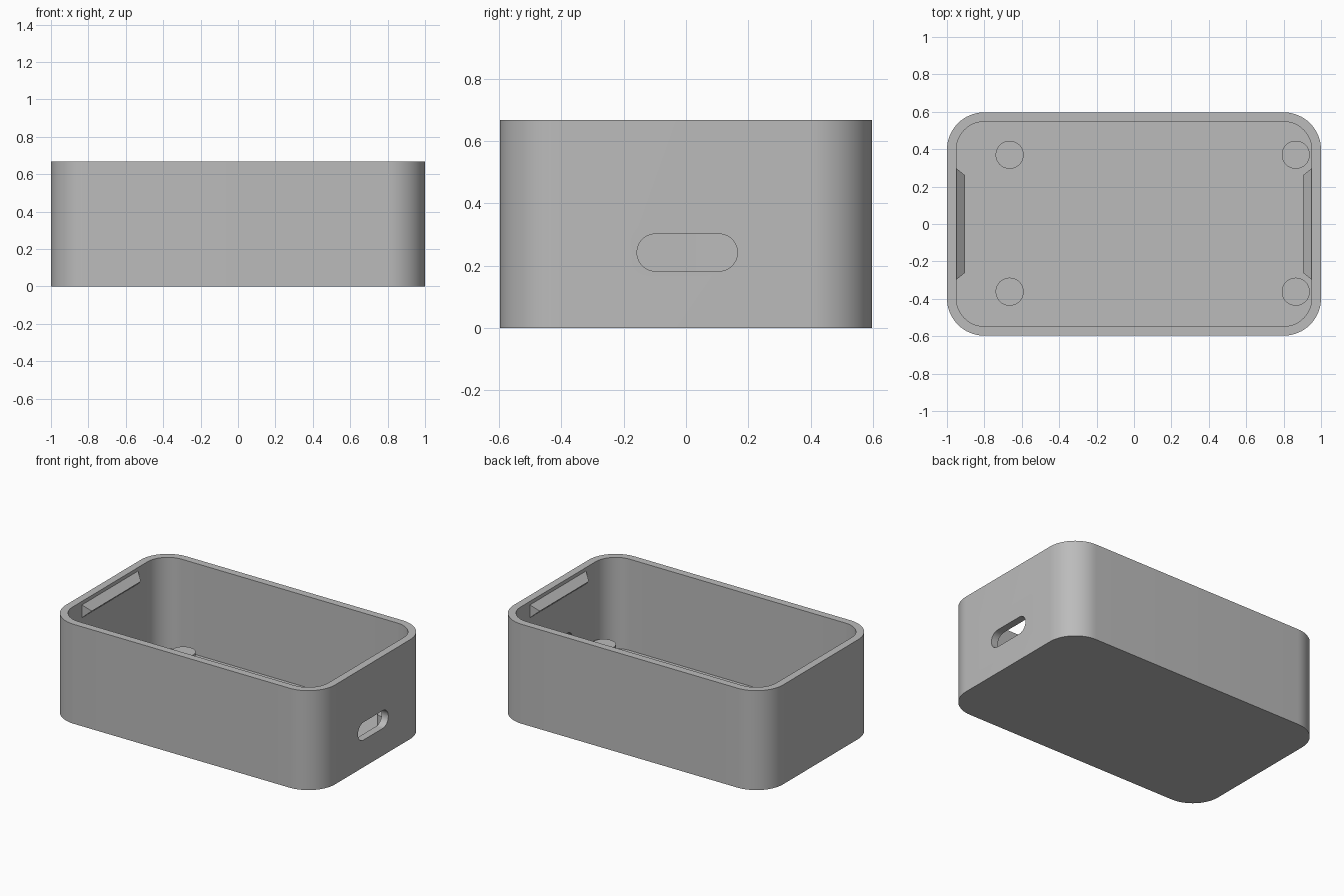
import bpy, bmesh
from math import sin, cos, pi, radians

if "Cube" in bpy.data.objects:
    bpy.data.objects.remove(bpy.data.objects["Cube"], do_unlink=True)

HALF_X, HALF_Y, HEIGHT = 1.0, 0.597, 0.667
WALL, FLOOR, CORNER = 0.05, 0.055, 0.2

GREY = (0.5, 0.5, 0.5, 1)
grey = bpy.data.materials.new("plain grey")
grey.use_nodes = True
grey.diffuse_color = GREY
grey.node_tree.nodes["Principled BSDF"].inputs["Base Color"].default_value = GREY


def rounded_outline(hw, hh, r, steps=16):
    """Counter-clockwise rounded rectangle centred on the origin."""
    points = []
    for quarter, (sx, sy) in enumerate([(1, 1), (-1, 1), (-1, -1), (1, -1)]):
        for i in range(steps + 1):
            a = (quarter + i / steps) * pi / 2
            points.append((sx * (hw - r) + r * cos(a), sy * (hh - r) + r * sin(a)))
    return points


def loft(name, rings):
    """Skin a stack of closed rings and cap both ends."""
    bm = bmesh.new()
    loops = [[bm.verts.new(p) for p in ring] for ring in rings]
    for low, high in zip(loops, loops[1:]):
        for i in range(len(low)):
            j = (i + 1) % len(low)
            bm.faces.new((low[i], low[j], high[j], high[i]))
    bm.faces.new(loops[0][::-1])
    bm.faces.new(loops[-1])
    bmesh.ops.remove_doubles(bm, verts=bm.verts, dist=1e-5)
    bmesh.ops.recalc_face_normals(bm, faces=bm.faces)
    mesh = bpy.data.meshes.new(name)
    bm.to_mesh(mesh)
    bm.free()
    mesh.materials.append(grey)
    obj = bpy.data.objects.new(name, mesh)
    bpy.context.collection.objects.link(obj)
    return obj


def activate(obj):
    bpy.ops.object.select_all(action="DESELECT")
    obj.select_set(True)
    bpy.context.view_layer.objects.active = obj


# Open tray: up the outside, over the rim, down the inside to the floor
outer = rounded_outline(HALF_X, HALF_Y, CORNER)
inner = rounded_outline(HALF_X - WALL, HALF_Y - WALL, CORNER - WALL)
tray = loft("tray", [[(x, y, z) for x, y in outline] for outline, z in
                     [(outer, 0), (outer, HEIGHT), (inner, HEIGHT), (inner, FLOOR)]])

# Cable slot through the left end wall
slot = rounded_outline(0.161, 0.0595, 0.059, 12)
cutter = loft("slot_cutter", [[(x, y + 0.004, z + 0.242) for y, z in slot]
                              for x in (0.85, 1.1)])
cutter.hide_render = True
cut = tray.modifiers.new("cable slot", "BOOLEAN")
cut.object = cutter
cut.operation = "DIFFERENCE"
cut.solver = "EXACT"
activate(tray)
bpy.ops.object.modifier_apply(modifier=cut.name)
bpy.data.objects.remove(cutter, do_unlink=True)
activate(tray)
bpy.ops.object.shade_smooth_by_angle(angle=radians(30))

# Four round support pegs on the floor
for x, end in [(-0.665, "right"), (0.865, "left")]:
    for y, side in [(-0.362, "front"), (0.37, "back")]:
        bpy.ops.mesh.primitive_cylinder_add(vertices=40, radius=0.075, depth=0.11,
                                            location=(x, y, 0.095))
        peg = bpy.context.object
        peg.name = f"{side}_{end}_peg"
        peg.data.materials.append(grey)
        bpy.ops.object.shade_smooth_by_angle(angle=radians(30))


# Snap ridges below the rim: wedges with sloped top, underside and ends
def snap_ridge(name, side):
    wall, tip = side * 0.952, side * 0.903
    bm = bmesh.new()
    for x, y, z in [(wall, 0.3, 0.645), (wall, 0.3, 0.555), (tip, 0.26, 0.6)]:
        for s in (1, -1):
            bm.verts.new((x, s * y, z))
    bmesh.ops.convex_hull(bm, input=bm.verts)
    bmesh.ops.dissolve_limit(bm, angle_limit=0.01, verts=bm.verts, edges=bm.edges)
    bmesh.ops.recalc_face_normals(bm, faces=bm.faces)
    mesh = bpy.data.meshes.new(name)
    bm.to_mesh(mesh)
    bm.free()
    mesh.materials.append(grey)
    bpy.context.collection.objects.link(bpy.data.objects.new(name, mesh))


snap_ridge("right_snap_ridge", -1)
snap_ridge("left_snap_ridge", 1)
